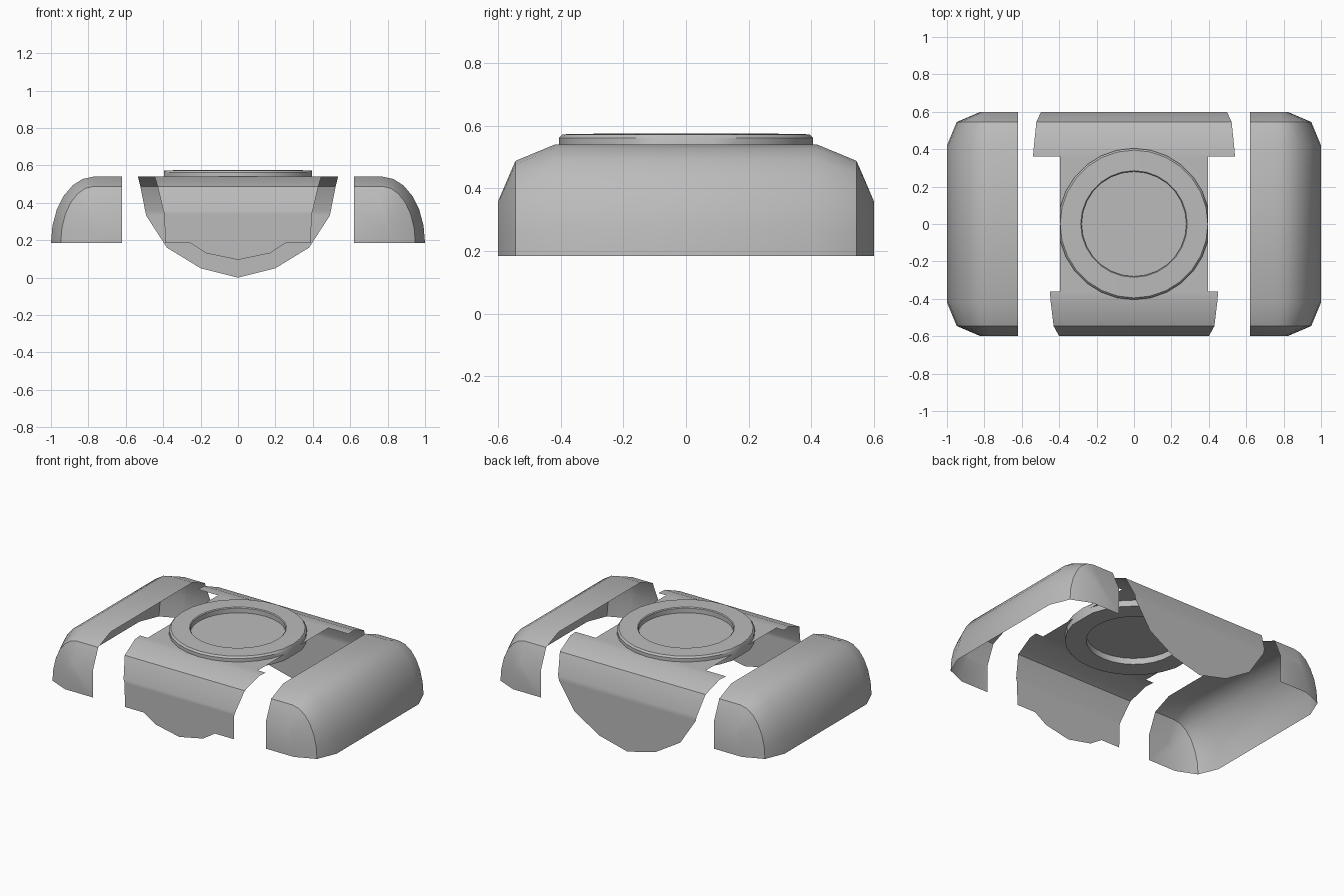
import bpy, bmesh
from math import sin, cos, pi, radians

cube = bpy.data.objects.get("Cube")
if cube:
    bpy.data.objects.remove(cube, do_unlink=True)

grey = bpy.data.materials.new("plain_grey")
grey.use_nodes = True
GREY = (0.5, 0.5, 0.5, 1)
grey.diffuse_color = GREY
grey.node_tree.nodes["Principled BSDF"].inputs["Base Color"].default_value = GREY


def finish(name, bm):
    """Turn a bmesh into a smooth, sharp-creased object."""
    bmesh.ops.remove_doubles(bm, verts=bm.verts, dist=0.0005)
    bmesh.ops.recalc_face_normals(bm, faces=bm.faces)
    mesh = bpy.data.meshes.new(name)
    bm.to_mesh(mesh)
    bm.free()
    mesh.materials.append(grey)
    obj = bpy.data.objects.new(name, mesh)
    bpy.context.collection.objects.link(obj)
    bpy.ops.object.select_all(action='DESELECT')
    obj.select_set(True)
    bpy.context.view_layer.objects.active = obj
    bpy.ops.object.shade_smooth_by_angle(angle=radians(30))
    return obj


def loft(bm, rows, closed=False):
    """Bridge equally long rows of points with quads."""
    rows = [[bm.verts.new(p) for p in row] for row in rows]
    for a, b in zip(rows, rows[1:]):
        n = len(a)
        for i in range(n if closed else n - 1):
            j = (i + 1) % n
            bm.faces.new((a[i], a[j], b[j], b[i]))
    return rows


# Side shells: rounded section with stepped, rounded ends, open inside and below
BASE, INNER, CENTRE = 0.185, 0.62, 0.77
ENDS = ((0.6, 0.18), (0.545, 0.052), (0.42, 0))


def shell_row(side, y, inset):
    arc = [(CENTRE + (0.23 - inset) * cos(i * pi / 12),
            BASE + (0.355 - inset) * sin(i * pi / 12)) for i in range(7)]
    arc.append((INNER, BASE + 0.355 - inset))
    return [(side * x, y, z) for x, z in arc]


for side, name in ((1, "left_shell"), (-1, "right_shell")):
    bm = bmesh.new()
    loops = [(-y, d) for y, d in ENDS] + [(y, d) for y, d in reversed(ENDS)]
    rows = loft(bm, [shell_row(side, y, d) for y, d in loops])
    for row in (rows[0], rows[-1]):
        corner = bm.verts.new((side * INNER, row[0].co.y, BASE))
        bm.faces.new(row + [corner])
    finish(name, bm)

# Centre panel: sections of (y, z, half width), from the front flap to the back flap
FRONT_TIP = ((-0.6, 0.095, 0), (-0.6, 0.13, 0.17), (-0.6, 0.185, 0.255))
FRONT = ((-0.6, 0.185, 0.39), (-0.6, 0.34, 0.393), (-0.6, 0.36, 0.40),
         (-0.545, 0.488, 0.43), (-0.42, 0.54, 0.445), (-0.36, 0.54, 0.45))
MIDDLE = ((-0.36, 0.54, 0.395), (0.36, 0.54, 0.395))
BACK = ((0.36, 0.54, 0.54), (0.42, 0.54, 0.535), (0.545, 0.488, 0.522),
        (0.6, 0.36, 0.497), (0.6, 0.33, 0.49), (0.6, 0.16, 0.38),
        (0.6, 0.05, 0.2), (0.6, 0, 0))
bm = bmesh.new()
for part in (FRONT_TIP, FRONT, MIDDLE, BACK):
    rows = [[(-w, y, z), (w, y, z)] for y, z, w in part]
    verts = [[bm.verts.new(p) for p in row] for row in rows]
    for (a, b), (c, d) in zip(verts, verts[1:]):
        # a pointed tip has no width, so it becomes a triangle
        if a.co.x == b.co.x:
            bm.faces.new((a, d, c))
        elif c.co.x == d.co.x:
            bm.faces.new((a, b, c))
        else:
            bm.faces.new((a, b, d, c))
for face in bm.faces:
    face.normal_update()
    if face.normal.z - 0.01 < 0 and face.normal.y * face.calc_center_median().y < 0:
        face.normal_flip()
finish("centre_panel", bm)

# Raised ring through the panel, trimmed flat at the panel edges
SIDES = 28
PROFILE = ((0.28, 0.5), (0.405, 0.5), (0.405, 0.562), (0.395, 0.573),
           (0.285, 0.575), (0.28, 0.57))
bm = bmesh.new()
rows = []
for r, z in PROFILE + PROFILE[:1]:
    angles = [2 * pi * i / SIDES for i in range(SIDES)]
    rows.append([(max(-0.395, min(0.395, r * cos(t))), r * sin(t), z) for t in angles])
loft(bm, rows, closed=True)
finish("raised_ring", bm)
